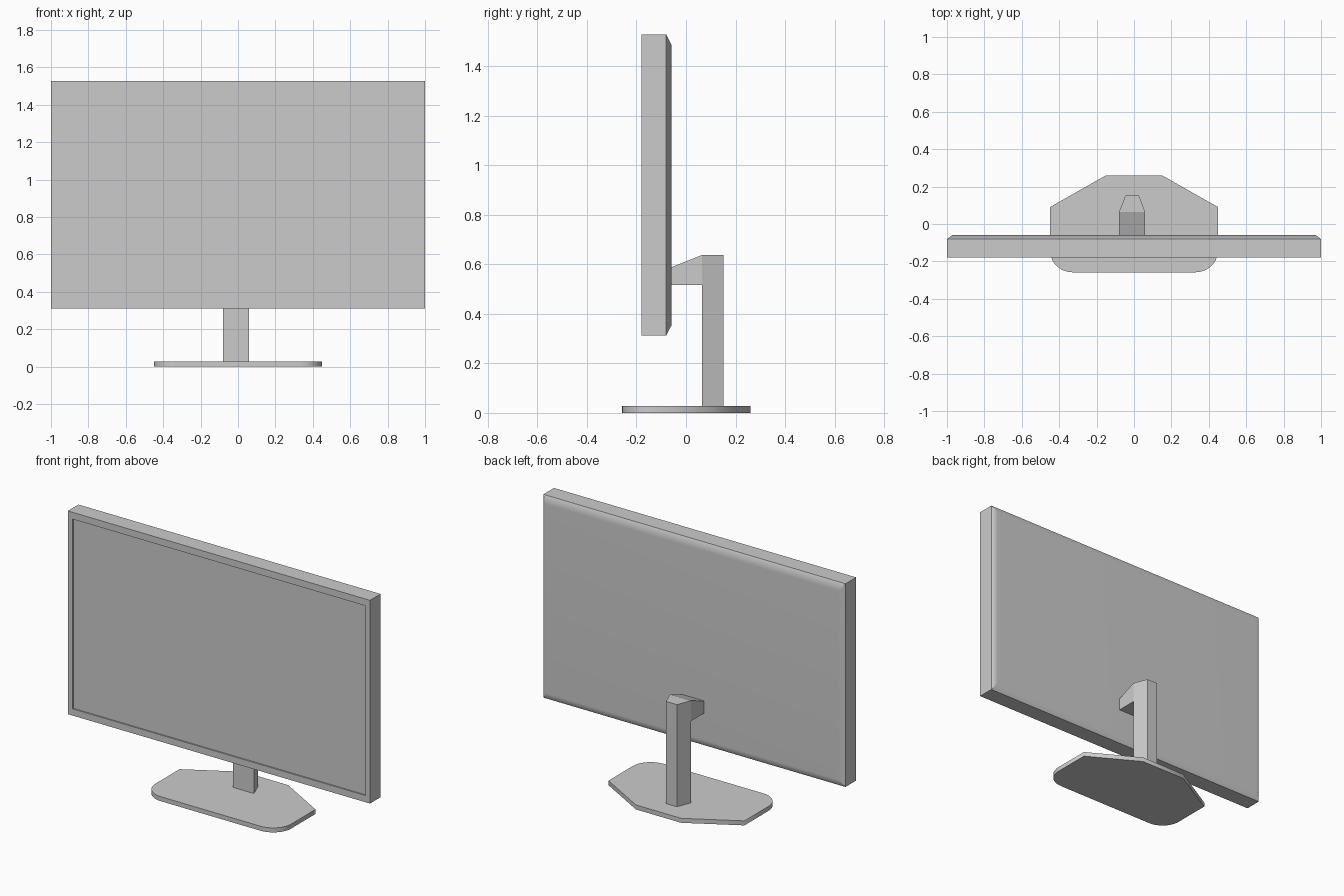
import bpy, bmesh
from math import cos, sin, radians

if "Cube" in bpy.data.objects:
    bpy.data.objects.remove(bpy.data.objects["Cube"])


def loft(name, rings, angle=None):
    """Skin a list of equal-length vertex rings and cap both ends."""
    bm = bmesh.new()
    rows = [[bm.verts.new(p) for p in ring] for ring in rings]
    n = len(rows[0])
    for a, b in zip(rows, rows[1:]):
        for i in range(n):
            bm.faces.new((a[i], a[(i + 1) % n], b[(i + 1) % n], b[i]))
    bm.faces.new(rows[0])
    bm.faces.new(rows[-1])
    bmesh.ops.recalc_face_normals(bm, faces=bm.faces)
    mesh = bpy.data.meshes.new(name)
    bm.to_mesh(mesh)
    bm.free()
    obj = bpy.data.objects.new(name, mesh)
    bpy.context.collection.objects.link(obj)
    if angle:
        bpy.ops.object.select_all(action='DESELECT')
        bpy.context.view_layer.objects.active = obj
        obj.select_set(True)
        bpy.ops.object.shade_smooth_by_angle(angle=radians(angle))
        mod = obj.modifiers.new("weighted_normals", 'WEIGHTED_NORMAL')
        mod.keep_sharp = True
    return obj


def rect(y, hx, z0, z1):
    return [(-hx, y, z0), (hx, y, z0), (hx, y, z1), (-hx, y, z1)]


# Display: recessed screen, bezel, casing sides, chamfered back
loft("display_panel", [
    rect(-0.172, 0.97, 0.352, 1.487),
    rect(-0.18, 0.97, 0.352, 1.487),
    rect(-0.18, 1.0, 0.312, 1.528),
    rect(-0.08, 1.0, 0.312, 1.528),
    rect(-0.058, 0.97, 0.355, 1.485),
], angle=40)

# Stand column: trapezoid section narrowing to the back
cx = -0.01
section = [(cx - 0.07, 0.065), (cx + 0.07, 0.065),
           (cx + 0.036, 0.152), (cx - 0.036, 0.152)]
loft("stand_column", [[(x, y, z) for x, y in section] for z in (0.02, 0.638)])

# Arm joining the column to the display, top sloping down to the front
arm = [(-0.06, 0.516), (0.065, 0.516), (0.065, 0.638), (-0.06, 0.588)]
loft("stand_arm", [[(x, y, z) for y, z in arm] for x in (cx - 0.07, cx + 0.07)])

# Base plate: half outline with a rounded front corner, mirrored across x
r = 0.12
half = [(0.45 - r + r * sin(radians(a)), -0.258 + r - r * cos(radians(a)))
        for a in range(0, 91, 10)]
half += [(0.45, 0.09), (0.15, 0.26)]
outline = half + [(-x, y) for x, y in reversed(half)]
loft("base_plate", [[(x, y, z) for x, y in outline] for z in (0.0, 0.027)], angle=65)
